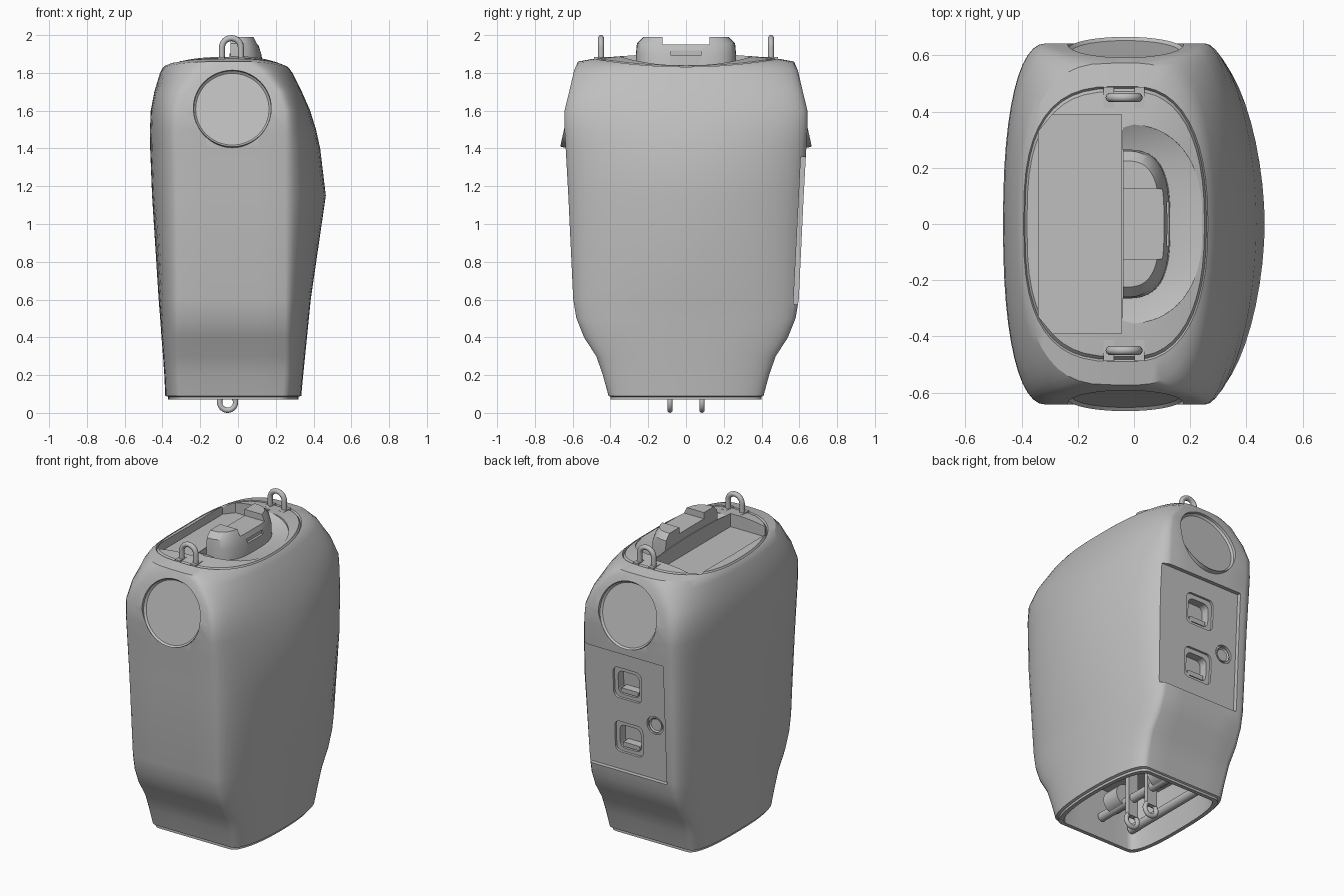
import bpy, bmesh
from math import sin, cos, pi, copysign, sqrt
from mathutils import Matrix, Vector

if "Cube" in bpy.data.objects:
    bpy.data.objects.remove(bpy.data.objects["Cube"])

grey = bpy.data.materials.new("plain grey")
grey.use_nodes = True
grey.diffuse_color = (0.52, 0.52, 0.52, 1)
grey.node_tree.nodes["Principled BSDF"].inputs["Base Color"].default_value = grey.diffuse_color

MID = -0.03      # centre line of the end faces
LEAN = -0.051    # lean of the service panel
ENDS = ((-1, "front"), (1, "back"))


def finish(name, bm):
    bmesh.ops.recalc_face_normals(bm, faces=bm.faces)
    mesh = bpy.data.meshes.new(name)
    bm.to_mesh(mesh)
    bm.free()
    mesh.materials.append(grey)
    part = bpy.data.objects.new(name, mesh)
    bpy.context.collection.objects.link(part)
    return part


def activate(part):
    bpy.ops.object.select_all(action='DESELECT')
    part.select_set(True)
    bpy.context.view_layer.objects.active = part


def smooth(part, angle=0.5):
    activate(part)
    bpy.ops.object.shade_smooth_by_angle(angle=angle)


def skin(name, rings):
    """Closed solid through equal-length rings of points."""
    bm = bmesh.new()
    loops = [[bm.verts.new(point) for point in ring] for ring in rings]
    for low, high in zip(loops, loops[1:]):
        for i in range(len(low)):
            bm.faces.new((low[i - 1], low[i], high[i], high[i - 1]))
    bm.faces.new(loops[0])
    bm.faces.new(loops[-1])
    return finish(name, bm)


def box(name, location, size, tilt=0, rounding=0):
    """Box, with its edges along local y optionally rounded."""
    bm = bmesh.new()
    bmesh.ops.create_cube(bm, size=1)
    bmesh.ops.scale(bm, vec=size, verts=bm.verts)
    if rounding:
        edges = [e for e in bm.edges if e.verts[0].co.y * e.verts[1].co.y < 0]
        bmesh.ops.bevel(bm, geom=edges, offset=rounding, segments=5, profile=0.5, affect='EDGES')
    bm.transform(Matrix.Translation(location) @ Matrix.Rotation(tilt, 4, 'X'))
    return finish(name, bm)


def rod(name, location, radius, depth, tilt, inset=0):
    """Cylinder, with an optional sunken face on its outer end."""
    bm = bmesh.new()
    bmesh.ops.create_cone(bm, cap_ends=True, segments=64, radius1=radius, radius2=radius, depth=depth)
    if inset:
        cap = max(bm.faces, key=lambda face: face.calc_center_median().z)
        bmesh.ops.inset_region(bm, faces=[cap], thickness=inset)
        bmesh.ops.translate(bm, verts=cap.verts, vec=(0, 0, -inset))
    bm.transform(Matrix.Translation(location) @ Matrix.Rotation(tilt, 4, 'X'))
    return finish(name, bm)


def cut(part, cutter):
    modifier = part.modifiers.new("cut", 'BOOLEAN')
    modifier.operation, modifier.solver, modifier.object = 'DIFFERENCE', 'EXACT', cutter
    activate(part)
    bpy.ops.object.modifier_apply(modifier=modifier.name)
    bpy.data.objects.remove(cutter)


def power(value, squareness):
    return copysign(abs(value) ** (2 / squareness), value)


def section(z, left, right, depth, flat, squareness, rise=0, steps=24):
    """Flat ends joined by bowed sides; the ends may lie higher."""
    points = []
    for side, reach, bow in ((1, right, squareness), (-1, left, squareness + 0.4)):
        start = MID + side * flat
        for i in range(steps + 1):
            angle = side * (i / steps - 0.5) * pi
            x = start + (reach - start) * power(max(cos(angle), 0), bow)
            points.append((x, depth * power(sin(angle), bow)))
        for k in (1, 2, 3):
            points.append((start - side * flat * k / 2, side * depth))
    return [(x, y, z + rise * (y / depth) ** 2) for x, y in points]


def wall_section(z, left, right, depth):
    """Flat ends finish in an arch; corners are squarer at base and top."""
    arch = max(z - 1.56, 0)
    flat = min(sqrt(0.28 ** 2 - arch ** 2), right - MID - 0.1)
    return section(z, left, right, depth, flat, 1.8 + 0.5 * (z - 1) ** 2, arch ** 3)


def lid_section(scale, drop=0):
    """Shallow dome shrinking to the middle of the top."""
    half, centre = 0.328 * scale, -0.065
    z = 1.832 + 0.07 * (1 - scale ** 2) - drop
    return section(z, centre - half, centre + half, 0.49 * scale, 0.02 * scale, 2.4, 0.043 * scale ** 2)


def half_round(across, along, z, slope=0, squareness=2.4):
    points = []
    for i in range(33):
        angle = (i / 32 - 0.5) * pi
        x = across * power(max(cos(angle), 0), squareness)
        points.append((x - 0.04, along * power(sin(angle), squareness), z - slope * x))
    return points


# Body shell: height, left, right, half depth
walls = [
    (.09, -.385, .335, .41), (.2, -.39, .345, .44), (.3, -.397, .355, .475),
    (.4, -.405, .365, .54), (.5, -.412, .375, .58), (.6, -.42, .385, .597),
    (1.15, -.455, .465, .623), (1.4, -.465, .435, .637), (1.5, -.466, .413, .643),
    (1.6, -.462, .382, .643), (1.7, -.443, .338, .618), (1.8, -.413, .288, .592)]
lip = [section(z, -.37, .32, .4, .25, 2.2) for z in (.07, .085)]
shoulder = [section(1.825, -.4, .27, .572, .05, 2.3, .035)]
lid = [lid_section(1), lid_section(.985, .012)] + [lid_section(k / 8) for k in (7.7, 7, 6, 4, 2, .5)]
body = skin("body", lip + [wall_section(*row) for row in walls] + shoulder + lid)

# Open underside
cut(body, skin("cavity_cutter", [section(z, -.345, .295, .375, .23, 2.2) for z in (0, .4)]))

# Sunken tray and bowl in the top
corners = [(-.045, .39), (-.29, .39), (-.34, .33)]
tray = corners + [(x, -y) for x, y in reversed(corners)]
cut(body, skin("tray_cutter", [[(x, y, z) for x, y in tray] for z in (1.8, 2.1)]))
cut(body, skin("bowl_cutter", [half_round(.18, .27, 1.85, .17), half_round(.285, .355, 1.895, .19),
                               half_round(.29, .36, 2.1)]))

# Round tilted plates on both ends
for side, label in ENDS:
    tilt = -side * (pi / 2 - 0.215)
    axis = Matrix.Rotation(tilt, 3, 'X') @ Vector((0, 0, 1))
    centre = Vector((MID, side * .622, 1.61))
    cut(body, rod("plate_cutter", centre + axis * .085, .206, .2, tilt))
    smooth(rod(label + "_round_plate", centre - axis * .05, .205, .1, tilt, inset=.011))


def on_panel(x, z, out):
    return (x, 0.588 - (z - 0.96) * LEAN + out, z)


# Recessed service panel on the back, with two pockets and a round latch
cut(body, box("panel_cutter", on_panel(.01, .96, .1), (.58, .2, .78), LEAN))
for label, z in (("upper", 1.14), ("lower", .785)):
    for size, depth in ((.2, .015), (.15, .07)):
        cut(body, box("pocket_cutter", on_panel(0, z, .1 - depth), (size, .2, size), LEAN, .035))
    smooth(box(label + "_pocket_latch", on_panel(0, z - .05, -.045), (.12, .05, .03), LEAN, .008))
cut(body, rod("latch_cutter", on_panel(-.19, .93, .085), .058, .2, -pi / 2))
smooth(rod("round_latch", on_panel(-.19, .93, -.02), .045, .03, -pi / 2, inset=.008))
smooth(body)

# Grip with raised ends and a side slot
grip = skin("grip", [half_round(across, along, z, squareness=3) for across, along, z in (
    (.17, .265, 1.8), (.165, .265, 1.9), (.145, .26, 1.955), (.13, .225, 1.99))])
cut(grip, box("saddle_cutter", (.05, 0, 2), (.4, .25, .1)))
cut(grip, box("slot_cutter", (.14, 0, 1.905), (.06, .16, .025)))
smooth(grip)

# Lifting loops on top with foot plates, and hanging rings below
for side, label in ENDS:
    y, bend, hub = side * .45, .05, 1.934
    path = [(bend * cos(k * pi / 12), hub + bend * sin(k * pi / 12)) for k in range(13)]
    path = [(bend, 1.84)] + path + [(-bend, 1.84)]
    curve = bpy.data.curves.new(label + "_loop", 'CURVE')
    curve.dimensions, curve.bevel_depth, curve.bevel_resolution = '3D', .016, 3
    spline = curve.splines.new('POLY')
    spline.points.add(len(path) - 1)
    for point, (x, z) in zip(spline.points, path):
        point.co = (x - .035, y, z, 1)
    curve.materials.append(grey)
    loop = bpy.data.objects.new(label + "_lifting_loop", curve)
    bpy.context.collection.objects.link(loop)
    activate(loop)
    bpy.ops.object.convert(target='MESH')
    smooth(bpy.context.object, 0.9)
    for x in (-.09, .02):
        box(label + "_loop_foot", (x, y, 1.873), (.036, .075, .02))

    y = side * .085
    bpy.ops.mesh.primitive_torus_add(major_radius=.042, minor_radius=.014, major_segments=32,
                                     minor_segments=10, location=(-.055, y, .056),
                                     rotation=(pi / 2, 0, 0))
    ring = bpy.context.object
    ring.name = label + "_hanging_ring"
    ring.data.materials.append(grey)
    smooth(ring, 0.9)
    box(label + "_ring_bracket", (-.055, y, .245), (.07, .03, .33))
    smooth(rod(label + "_inner_boss", (-.055, side * .2, .25), .07, .12, pi / 2))

# Cross bars inside the base
for x in (-.055, -.28):
    smooth(rod("cross_bar", (x, 0, .2), .028, .72, pi / 2))
